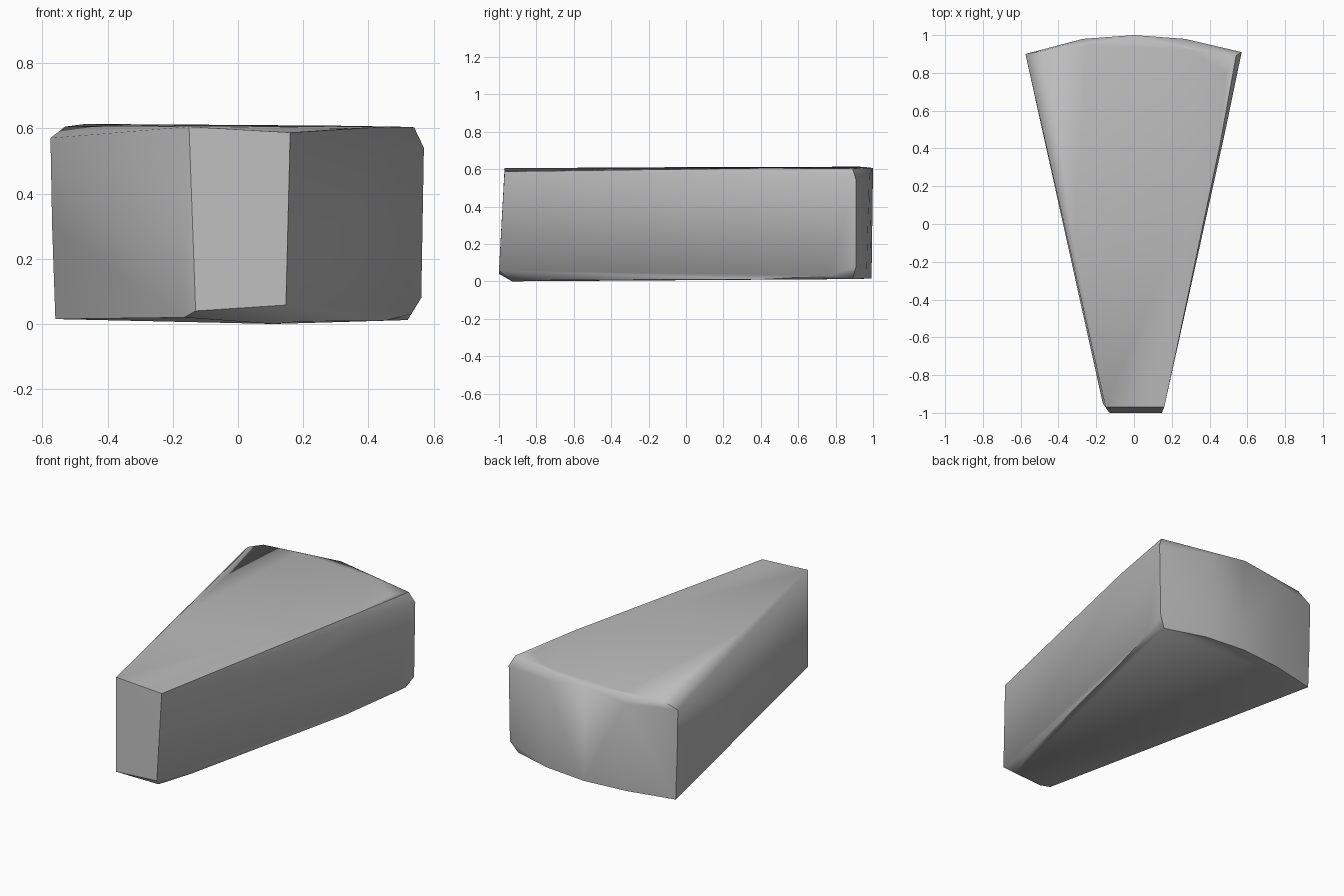
import bpy, bmesh, math

cube = bpy.data.objects.get("Cube")
if cube:
    bpy.data.objects.remove(cube, do_unlink=True)

# Single stone colour
stone = bpy.data.materials.new("stone_grey")
stone.use_nodes = True
colour = (0.5, 0.5, 0.5, 1.0)
stone.diffuse_color = colour
bsdf = next(n for n in stone.node_tree.nodes if n.type == 'BSDF_PRINCIPLED')
bsdf.inputs["Base Color"].default_value = colour
bsdf.inputs["Roughness"].default_value = 0.8

# Narrow front end
front_corners = [
    (-0.15, -0.97, 0.605), (0.16, -0.97, 0.587),
    (-0.165, -0.95, 0.02), (-0.13, -1.0, 0.04), (0.147, -1.0, 0.058),
    (0.11, -0.93, 0.0), (0.19, -0.72, 0.008),
]
# Worn long edges
side_chips = [
    (0.455, 0.42, 0.605), (0.485, 0.5, 0.555), (0.345, -0.05, 0.6),
    (0.36, -0.05, 0.575), (0.45, 0.4, 0.01), (-0.32, -0.1, 0.61),
]
# Broad curved back end
back_corners = [
    (-0.575, 0.9, 0.57), (-0.53, 0.87, 0.605), (-0.47, 0.92, 0.613),
    (-0.57, 0.9, 0.3), (-0.56, 0.9, 0.015),
    (-0.27, 0.98, 0.56), (-0.27, 0.965, 0.015), (-0.25, 0.95, 0.612),
    (0.0, 1.0, 0.606), (0.0, 0.992, 0.015),
    (0.27, 0.98, 0.56), (0.27, 0.965, 0.015), (0.3, 0.92, 0.608),
    (0.57, 0.91, 0.54), (0.54, 0.89, 0.603), (0.49, 0.8, 0.605),
    (0.555, 0.84, 0.54), (0.562, 0.91, 0.08), (0.52, 0.89, 0.012),
    (0.53, 0.76, 0.03),
]

# Wrap the corners in a faceted hull
bm = bmesh.new()
for p in front_corners + side_chips + back_corners:
    bm.verts.new(p)
hull = bmesh.ops.convex_hull(bm, input=bm.verts[:])
loose = [v for v in bm.verts if not v.link_faces]
bmesh.ops.delete(bm, geom=loose, context='VERTS')
bmesh.ops.recalc_face_normals(bm, faces=bm.faces[:])

mesh = bpy.data.meshes.new("wedge_stone")
bm.to_mesh(mesh)
bm.free()
mesh.materials.append(stone)
wedge = bpy.data.objects.new("wedge_stone", mesh)
bpy.context.collection.objects.link(wedge)

# Smooth the worn chamfers, keep the main edges sharp
bpy.ops.object.select_all(action='DESELECT')
wedge.select_set(True)
bpy.context.view_layer.objects.active = wedge
bpy.ops.object.shade_smooth_by_angle(angle=math.radians(50))
